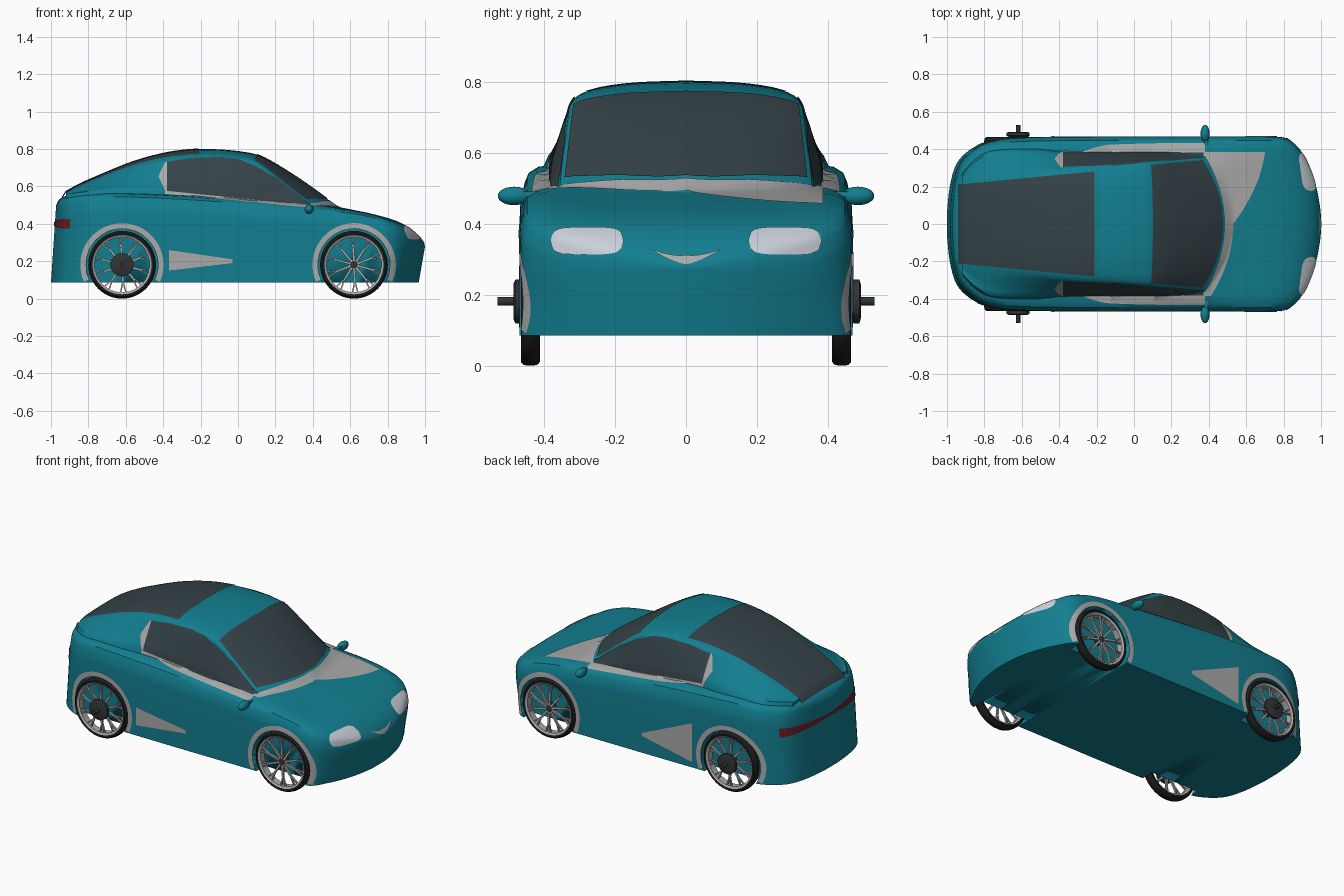
import bpy, bmesh, math
from mathutils import Vector, Matrix
from mathutils.bvhtree import BVHTree

if "Cube" in bpy.data.objects:
    bpy.data.objects.remove(bpy.data.objects["Cube"])

COLORS = {"teal": (.006, .21, .28), "glass": (.035, .055, .063), "lamp": (.6, .63, .7), "grey": (.4, .4, .4),
          "red": (.16, .012, .02), "rubber": (.012, .012, .013), "dark": (.03, .033, .036)}
MATS = {}
for key, c in COLORS.items():
    MATS[key] = bpy.data.materials.new(key)
    MATS[key].diffuse_color = (*c, 1)


def finish(name, bm, color="grey", angle=35):
    me = bpy.data.meshes.new(name)
    bm.to_mesh(me)
    bm.free()
    ob = bpy.data.objects.new(name, me)
    bpy.context.collection.objects.link(ob)
    me.materials.append(MATS[color])
    bpy.ops.object.select_all(action='DESELECT')
    ob.select_set(True)
    bpy.context.view_layer.objects.active = ob
    if angle:
        bpy.ops.object.shade_smooth_by_angle(angle=math.radians(angle))
    return ob


def face_out(bm):
    bmesh.ops.recalc_face_normals(bm, faces=bm.faces)
    if bm.calc_volume(signed=True) < 0:
        bmesh.ops.reverse_faces(bm, faces=bm.faces)


def spline(rows, n):
    """Catmull-Rom resampling, n steps between neighbouring rows."""
    out = []
    for i in range(len(rows) - 1):
        p1, p2 = rows[i], rows[i + 1]
        p0, p3 = rows[max(i - 1, 0)], rows[min(i + 2, len(rows) - 1)]
        for k in range(n):
            t = k / n
            out.append([.5 * (2 * b + (c - a) * t + (2 * a - 5 * b + 4 * c - d) * t * t
                              + (3 * b - a - 3 * c + d) * t ** 3)
                        for a, b, c, d in zip(p0, p1, p2, p3)])
    return out + [list(rows[-1])]


def loft(rows, section):
    """Skin mirrored half sections (bottom centre, then corner to top centre) along x."""
    bm = bmesh.new()
    rings = []
    for row in spline(rows, 4):
        pts = section(row)
        half = [list(pts[0])] + spline(pts[1:], 3)
        half[-1][1] = 0
        full = half + [[x, -y, z] for x, y, z in half[-2:0:-1]]
        rings.append([bm.verts.new(p) for p in full])
    n = len(rings[0])
    for a, b in zip(rings, rings[1:]):
        for i in range(n):
            j = (i + 1) % n
            bm.faces.new((a[i], a[j], b[j], b[i]))
    bm.faces.new(rings[0])
    bm.faces.new(rings[-1])
    face_out(bm)
    return bm


# lower body: x, half width, centre height, shoulder height
BODY = [(-1, .06, .50, .49), (-.985, .2, .53, .515), (-.95, .32, .55, .53), (-.88, .395, .565, .545),
        (-.78, .44, .57, .555), (-.6, .462, .57, .56), (-.2, .468, .55, .54), (.2, .468, .53, .508),
        (.4, .468, .515, .488), (.55, .468, .485, .475), (.7, .468, .457, .45), (.82, .455, .425, .41),
        (.9, .38, .39, .37), (.96, .25, .345, .33), (.99, .13, .305, .295), (1, .05, .28, .275)]


def body_section(r):
    x, w, zc, zs = r
    b, h = .085, zs - .085
    pts = [(0, b), (w, b), (w, b + .35 * h), (w, b + .7 * h),
           (w * .985, zs - .13 * h), (w * .9, zs), (w * .5, zc - .003), (0, zc)]
    out = []
    for y, z in pts:
        s = x
        if x > .8:
            s -= .035 * max(0, .28 - z) / .2 * min(1, (x - .8) / .1)
        if x < -.7:
            s += .03 * (z - b) / .45 * min(1, (-.7 - x) / .2)
        out.append((s, y, z))
    return out


# cabin: x, top, crown drop, roof half width, belt half width, belt height, sweep
CABIN = [(-.92, .572, .01, .2, .27, .545, 0), (-.85, .61, .015, .23, .345, .55, 0),
         (-.75, .655, .02, .25, .395, .555, 0), (-.55, .735, .03, .27, .402, .56, 0),
         (-.35, .785, .04, .295, .385, .56, 0), (-.15, .80, .045, .31, .382, .55, 0),
         (.05, .782, .04, .32, .382, .535, .1), (.15, .748, .035, .325, .382, .525, .3),
         (.3, .658, .03, .335, .382, .505, .65), (.42, .575, .02, .345, .382, .485, .85),
         (.5, .515, .01, .35, .38, .465, .9), (.56, .47, .01, .35, .375, .44, .9)]


def cabin_section(r):
    x, zt, d, wr, wb, zb, s = r
    ze, dw = zt - d, wb - wr
    h = ze - zb
    pts = [(0, .39), (wb, .39), (wb, zb), (wr + .58 * dw, zb + .5 * h),
           (wr + .2 * dw, ze - .15 * h), (wr, ze), (.85 * wr, zt - .5 * d), (.5 * wr, zt - .13 * d), (0, zt)]
    return [(x - s * y * y, y, z) for y, z in pts]


body = finish("body", loft(BODY, body_section), "teal")
cabin = finish("cabin", loft(CABIN, cabin_section), "teal")
verts, polys = [], []
for ob in (body, cabin):
    off = len(verts)
    verts += [v.co.copy() for v in ob.data.vertices]
    polys += [[i + off for i in p.vertices] for p in ob.data.polygons]
SKIN = BVHTree.FromPolygons(verts, polys)


def patch(name, fn, axis, sign, color="grey", nu=24, nv=10, lift=.004):
    """Panel laid on the skin: fn(u, v) gives 2D points seen along an axis."""
    bm = bmesh.new()
    aim = Vector((0, 0, 0))
    aim[axis] = -sign
    grid = []
    for i in range(nu + 1):
        line = []
        for j in range(nv + 1):
            p = list(fn(i / nu, j / nv))
            p.insert(axis, 3 * sign)
            hit, nor = SKIN.ray_cast(Vector(p), aim)[:2]
            line.append(bm.verts.new(hit + nor * lift) if hit else None)
        grid.append(line)
    for i in range(nu):
        for j in range(nv):
            q = (grid[i][j], grid[i + 1][j], grid[i + 1][j + 1], grid[i][j + 1])
            if all(q):
                f = bm.faces.new(q)
                f.normal_update()
                if f.normal.dot(aim) > 0:
                    f.normal_flip()
    return finish(name, bm, color, 60)


def lerp(a, b, t):
    return a + (b - a) * t


def polyline(pts, x):
    for (x0, z0), (x1, z1) in zip(pts, pts[1:]):
        if x <= x1:
            return lerp(z0, z1, (x - x0) / (x1 - x0))
    return pts[-1][1]


# windscreen, grey cowl and rear window
def windscreen(u, v):
    y = (2 * u - 1) * lerp(.315, .34, v)
    return lerp(.1 - .1 * y * y, .475 - .95 * y * y, v), y


def cowl(u, v):
    y = (2 * u - 1) * .385
    return lerp(.485, .53 + .75 * max(0, y), v) - .8 * y * y, y


patch("windscreen", windscreen, 2, 1, "glass", 28, 16)
patch("cowl", cowl, 2, 1, "grey", 28, 6, .003)
patch("rear_window", lambda u, v: (lerp(-.94, -.21, u), (2 * v - 1) * lerp(.21, .28, u)), 2, 1, "glass", 36, 16)

# side glass, pillars, skirts and lamps
TOP = [(-.38, .73), (-.25, .75), (-.1, .755), (0, .745), (.1, .705), (.2, .645), (.37, .512)]


def side_glass(u, v):
    x = lerp(-.38, .37, u)
    return x, lerp(lerp(.575, .50, u), polyline(TOP, x), v)


for side, tag in ((-1, "right"), (1, "left")):
    patch("side_window_" + tag, side_glass, 1, side, "glass", 40, 12)
    patch("window_pillar_" + tag, lambda u, v: (lerp(lerp(-.39, -.425, 1 - abs(2 * v - 1)), -.38, u),
          lerp(.575, .73, v)), 1, side, "grey", 3, 10, .003)
    patch("window_sill_" + tag, lambda u, v: (lerp(-.39, .38, u), lerp(.56, .484, u) + .018 * v),
          1, side, "grey", 30, 3, .003)
    high, low = (.26, .15) if side < 0 else (.36, .12)
    patch("side_skirt_" + tag, lambda u, v: (lerp(-.37, -.03, u), lerp(lerp(low, .19, u),
          lerp(high, .21, u), v)), 1, side, "grey", 12, 6, .003)
    patch("headlight_" + tag, lambda u, v: (side * lerp(.175, .38, u), .35 + .037 * (2 * v - 1)
          * (1 - abs(2 * u - 1) ** 5) ** .4), 0, 1, "lamp", 28, 10)
    patch("tail_light_" + tag, lambda u, v: (side * .365 * u, .4 + (2 * v - 1) * lerp(.008, .027, u)),
          0, -1, "red", 24, 4)
patch("nose_vent", lambda u, v: (lerp(-.1, .1, u), .285 + .12 * abs(u - .5) ** 1.5
      + .025 * v * (1 - abs(2 * u - 1))), 0, 1, "grey", 16, 3)


def lathe(name, profile, centre, color="grey", n=48, closed=True):
    """Revolve (radius, y) points about a sideways axle."""
    bm = bmesh.new()
    rings = [[bm.verts.new(Vector(centre) + Vector((r * math.cos(a), y, r * math.sin(a))))
              for a in (2 * math.pi * k / n for k in range(n))] for r, y in profile]
    pairs = list(zip(rings, rings[1:])) + ([(rings[-1], rings[0])] if closed else [])
    for a, b in pairs:
        for i in range(n):
            j = (i + 1) % n
            bm.faces.new((a[i], a[j], b[j], b[i]))
    if not closed:
        bm.faces.new(rings[0])
        bm.faces.new(rings[-1])
    face_out(bm)
    return finish(name, bm, color, 40)


def bar(bm, a, b, width, depth):
    """Box from a to b, lying in the wheel plane."""
    d = b - a
    rot = Matrix.Rotation(-math.atan2(d.z, d.x), 4, 'Y')
    m = Matrix.Translation((a + b) / 2) @ rot @ Matrix.Diagonal((d.length, depth, width, 1))
    bmesh.ops.create_cube(bm, size=1, matrix=m)


def polar(r, deg, c):
    a = math.radians(deg)
    return c + Vector((r * math.cos(a), 0, r * math.sin(a)))


# wheels, wheel arches and wells
for x, end in ((-.62, "rear"), (.62, "front")):
    for s, tag in ((-1, "right"), (1, "left")):
        nm = end + "_" + tag
        c = Vector((x, s * .438, .181))
        well = lathe("well_cutter", [(.192, -.088), (.192, .088)], c + Vector((0, s * .033, 0)), "teal", 48, False)
        well.hide_render = True
        mod = body.modifiers.new("well", 'BOOLEAN')
        mod.operation, mod.solver, mod.object = 'DIFFERENCE', 'EXACT', well
        bpy.context.view_layer.objects.active = body
        bpy.ops.object.modifier_apply(modifier=mod.name)
        bpy.data.objects.remove(well)
        patch("arch_trim_" + nm, lambda u, v: (x + lerp(.193, .222, v) * math.cos(lerp(-.42, math.pi + .42, u)),
              .181 + lerp(.193, .222, v) * math.sin(lerp(-.42, math.pi + .42, u))), 1, s, "grey", 36, 2, .003)
        lathe("tyre_" + nm, [(.155, -.024), (.17, -.027), (.178, -.02), (.181, -.008), (.181, .008),
                             (.178, .02), (.17, .027), (.155, .024)], c, "rubber")
        lathe("rim_" + nm, [(.147, -.02), (.158, -.026), (.158, .026), (.147, .02)], c)
        lathe("hub_" + nm, [(.03, -.015), (.03, .012), (.02, .018)], c, "dark", 24, False)
        bm = bmesh.new()
        face = c + Vector((0, s * .012, 0))
        for k in range(10):
            a = 36 * k + 18
            bar(bm, polar(.02, a, face), polar(.09, a + 3, face), .012, .012)
            bar(bm, polar(.088, a + 3, face), polar(.15, a + 8, face), .007, .012)
            bar(bm, polar(.088, a + 3, face), polar(.15, a - 3, face), .007, .012)
        finish("spokes_" + nm, bm, "grey", 0)
        if end == "rear":
            lathe("drum_" + nm, [(.05, -.01), (.062, -.004), (.062, .012), (.045, .017)],
                  c + Vector((0, s * .038, 0)), "dark", 32, False)
            lathe("axle_" + nm, [(.012, -.05), (.012, .05)], c + Vector((0, s * .042, 0)), "dark", 16, False)

# door mirrors
for s, tag in ((-1, "right"), (1, "left")):
    bm = bmesh.new()
    bmesh.ops.create_uvsphere(bm, u_segments=24, v_segments=14, radius=1, matrix=Matrix.Translation(
        (.38, s * .484, .478)) @ Matrix.Diagonal((.024, .046, .026, 1)))
    bmesh.ops.create_cube(bm, size=1, matrix=Matrix.Translation((.385, s * .42, .484))
                          @ Matrix.Diagonal((.022, .09, .014, 1)))
    finish("door_mirror_" + tag, bm, "teal")

for m in bpy.data.materials:
    if m.users and not m.is_grease_pencil:
        m.use_nodes = True
        m.node_tree.nodes["Principled BSDF"].inputs["Base Color"].default_value = m.diffuse_color
